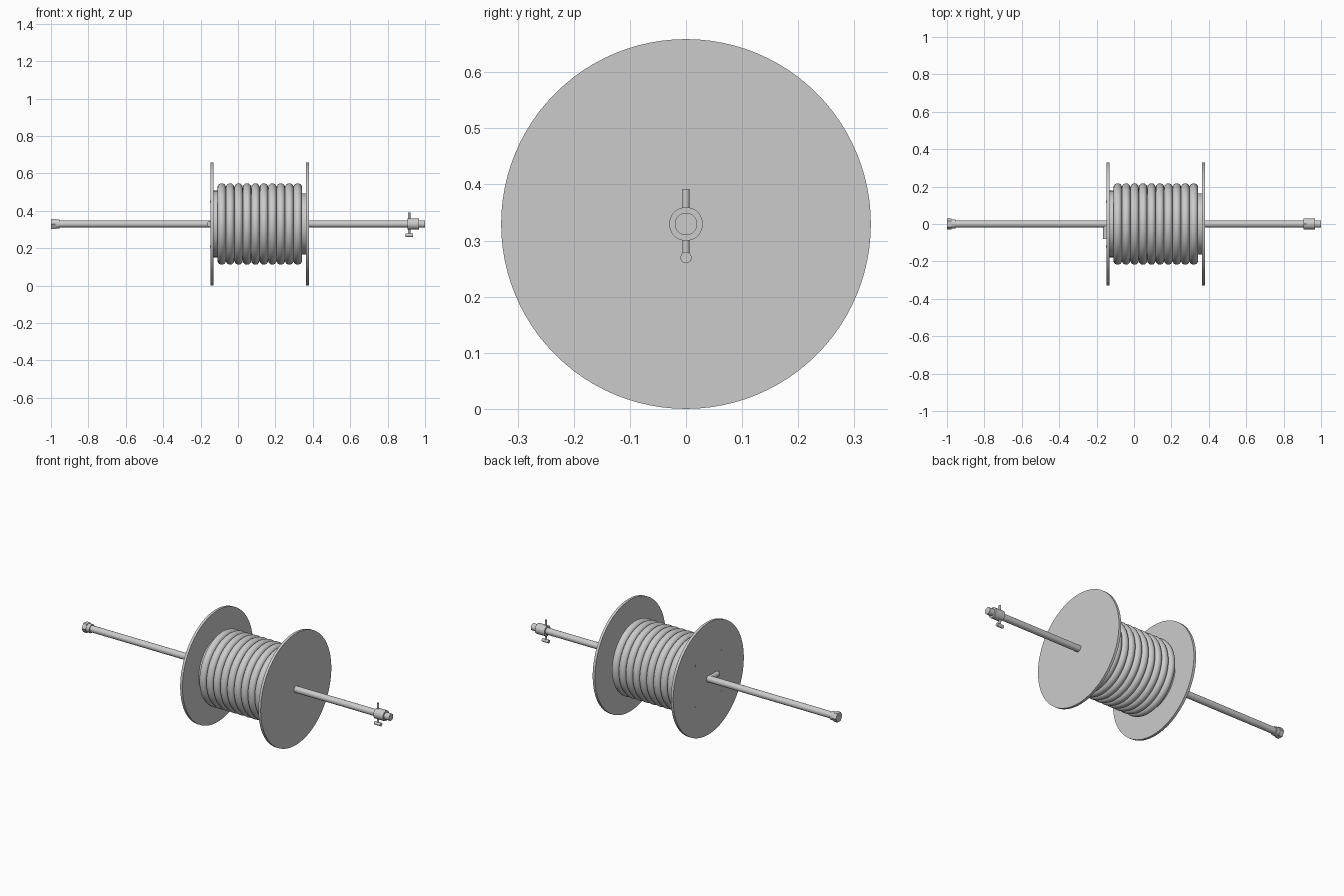
import bpy, math
from mathutils import Vector

cube = bpy.data.objects.get("Cube")
if cube:
    bpy.data.objects.remove(cube, do_unlink=True)

R = 0.3295          # flange radius, also the axle height
AXIS = {"x": (0, math.pi / 2, 0), "y": (math.pi / 2, 0, 0), "z": (0, 0, 0)}

grey = bpy.data.materials.new("light grey metal")
grey.use_nodes = True
colour = (0.6, 0.6, 0.6, 1)
grey.diffuse_color = colour
grey.node_tree.nodes["Principled BSDF"].inputs["Base Color"].default_value = colour


def finish(name):
    ob = bpy.context.object
    ob.name = name
    ob.data.materials.append(grey)
    bpy.ops.object.shade_smooth_by_angle(angle=math.radians(35))
    return ob


def rod(name, axis, start, end, radius, at=(0, 0, 0), sides=32):
    """Cylinder along an axis from start to end, offset from the axle."""
    centre = Vector(at) + Vector((0, 0, R))
    i = "xyz".index(axis)
    centre[i] += (start + end) / 2
    bpy.ops.mesh.primitive_cylinder_add(vertices=sides, radius=radius, depth=end - start,
                                        location=centre, rotation=AXIS[axis])
    return finish(name)


# Reel: two flanges, drum and end collar
rod("left_flange", "x", 0.364, 0.379, R, sides=96)
rod("right_flange", "x", -0.147, -0.132, R, sides=96)
rod("drum", "x", -0.132, 0.364, 0.163, sides=64)
rod("drum_collar", "x", -0.132, -0.107, 0.178, sides=64)

# Wound hose
pitch = 0.0452
for i in range(10):
    bpy.ops.mesh.primitive_torus_add(major_radius=0.195, minor_radius=0.0226,
                                     major_segments=72, minor_segments=20,
                                     location=(-0.11 + pitch * (i + 0.5), 0, R),
                                     rotation=AXIS["x"])
    finish(f"hose_coil_{i + 1}")

# Flange screws
for y in (-0.12, 0.12):
    for z in (-0.12, 0.12):
        rod("flange_screw", "x", -0.149, -0.13, 0.005, (0, y, z), 12)

# Axle pipe and side outlet
rod("axle_pipe", "x", -0.98, 0.92, 0.019)
rod("outlet_pipe", "y", -0.08, 0, 0.016, (-0.149, 0, 0))

# Inlet fitting
rod("inlet_nut", "x", -1.0, -0.976, 0.03, sides=6)
rod("inlet_collar", "x", -0.977, -0.955, 0.025)

# Outlet valve with stem and handle
rod("valve_body", "x", 0.905, 0.967, 0.03)
rod("valve_nozzle", "x", 0.96, 1.0, 0.02)
rod("valve_stem", "z", -0.06, 0.062, 0.0063, (0.915, 0, 0), 16)
rod("valve_handle", "x", 0.895, 0.936, 0.01, (0, 0, -0.06), 20)
